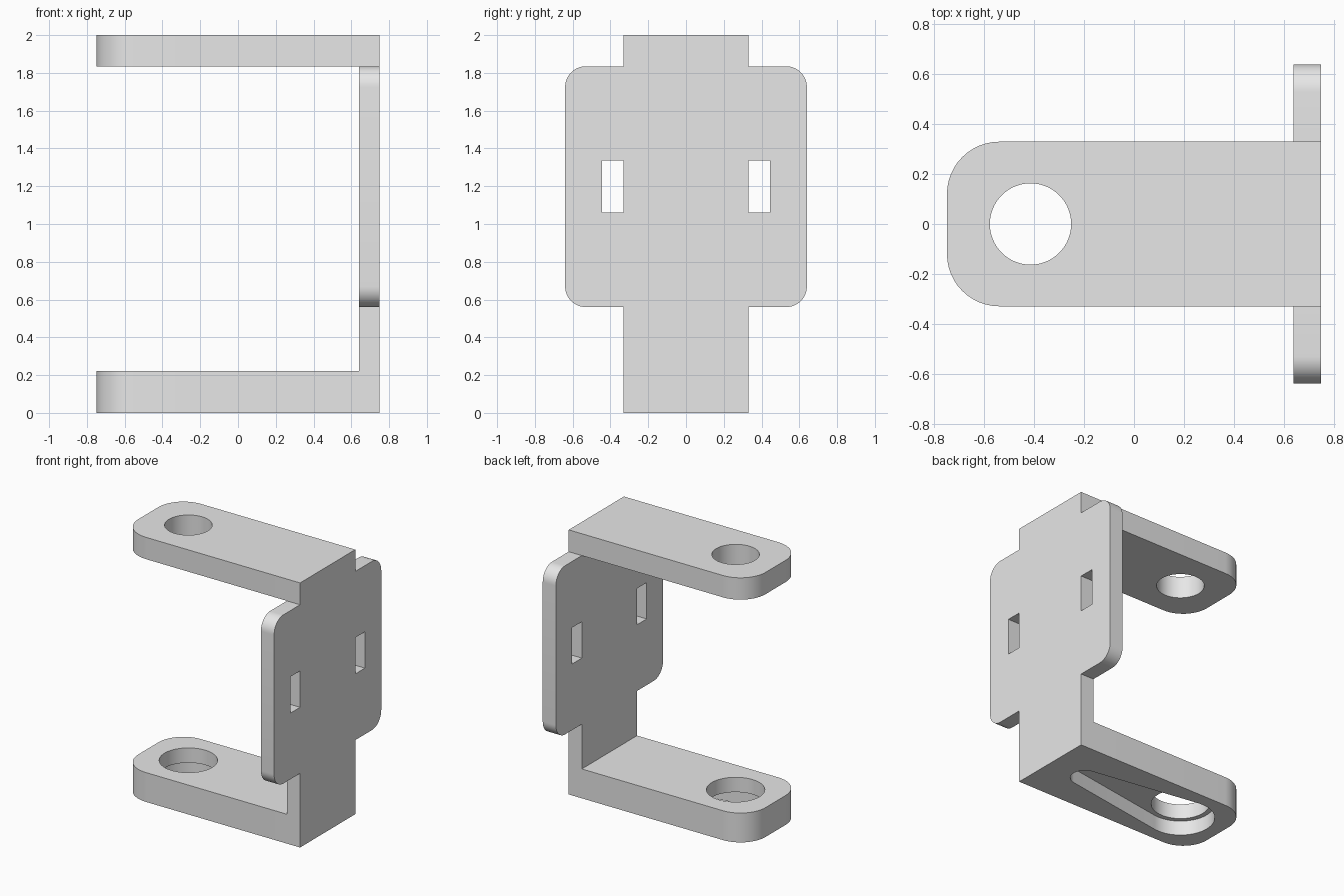
import bpy, bmesh, math
from mathutils import Vector

if "Cube" in bpy.data.objects:
    bpy.data.objects.remove(bpy.data.objects["Cube"], do_unlink=True)

grey = bpy.data.materials.new("plain_grey")
grey.use_nodes = True
GREY = (0.8, 0.8, 0.8, 1)
grey.diffuse_color = GREY
grey.node_tree.nodes["Principled BSDF"].inputs["Base Color"].default_value = GREY

HALF = 0.33          # half width of the arms
INNER, OUTER = 0.64, 0.75   # plate thickness along x
HOLE_X = -0.415


def arc(cx, cy, r, start, end, n=12):
    """Points along an arc, angles in degrees."""
    angles = [math.radians(start + (end - start) * i / n) for i in range(n + 1)]
    return [(cx + r * math.cos(a), cy + r * math.sin(a)) for a in angles]


def prism(name, outline, low, high, axis="z"):
    """Extrude an outline along z, or along x with the outline in y and z."""
    bm = bmesh.new()
    place = (lambda u, v: (u, v, low)) if axis == "z" else (lambda u, v: (low, u, v))
    face = bm.faces.new([bm.verts.new(place(u, v)) for u, v in outline])
    moved = bmesh.ops.extrude_face_region(bm, geom=[face])["geom"]
    step = Vector((0, 0, high - low)) if axis == "z" else Vector((high - low, 0, 0))
    bmesh.ops.translate(bm, vec=step, verts=[g for g in moved if isinstance(g, bmesh.types.BMVert)])
    bmesh.ops.recalc_face_normals(bm, faces=bm.faces)
    mesh = bpy.data.meshes.new(name)
    bm.to_mesh(mesh)
    bm.free()
    mesh.materials.append(grey)
    obj = bpy.data.objects.new(name, mesh)
    bpy.context.collection.objects.link(obj)
    return obj


def combine(target, tool, operation):
    """Apply a boolean and remove the tool object."""
    bpy.context.view_layer.objects.active = target
    mod = target.modifiers.new(operation.lower(), "BOOLEAN")
    mod.operation, mod.solver, mod.object = operation, "EXACT", tool
    bpy.ops.object.modifier_apply(modifier=mod.name)
    bpy.data.objects.remove(tool, do_unlink=True)


def arm(name, low, high):
    r = 0.21
    outline = [(OUTER, -HALF), (OUTER, HALF)]
    outline += arc(-0.75 + r, HALF - r, r, 90, 180)
    outline += arc(-0.75 + r, r - HALF, r, 180, 270)
    return prism(name, outline, low, high)


def round_cut(r, low, high):
    return prism("hole_cutter", arc(HOLE_X, 0, r, 0, 360, 64)[:-1], low, high)


# Back plate: narrow stem with wide rounded wings
W, Z0, Z1, R = 0.64, 0.56, 1.835, 0.11
half = [(HALF, 0), (HALF, Z0)]
half += arc(W - R, Z0 + R, R, -90, 0) + arc(W - R, Z1 - R, R, 0, 90)
half += [(HALF, Z1), (HALF, 2)]
bracket = prism("bracket", half + [(-y, z) for y, z in reversed(half)], INNER, OUTER, "x")

# Strap slots through the wings
for side in (-1, 1):
    a, b = side * HALF, side * 0.445
    slot = prism("slot_cutter", [(a, 1.06), (b, 1.06), (b, 1.335), (a, 1.335)], 0.5, 0.9, "x")
    combine(bracket, slot, "DIFFERENCE")

# Upper arm with a bearing hole
upper = arm("upper_arm", Z1, 2)
combine(upper, round_cut(0.163, 1.7, 2.1), "DIFFERENCE")

# Lower arm with a wider hole and a tapered pocket underneath
lower = arm("lower_arm", 0, 0.222)
combine(lower, round_cut(0.2, -0.1, 0.3), "DIFFERENCE")
big, small, small_x = 0.235, 0.1, 0.44
tilt = math.degrees(math.acos((big - small) / (small_x - HOLE_X)))
pocket = arc(HOLE_X, 0, big, tilt, 360 - tilt, 40) + arc(small_x, 0, small, -tilt, tilt, 24)
combine(lower, prism("pocket_cutter", pocket, -0.1, 0.11), "DIFFERENCE")

# Merge into one solid part
for part in (upper, lower):
    combine(bracket, part, "UNION")

bpy.ops.object.select_all(action="DESELECT")
bracket.select_set(True)
bpy.context.view_layer.objects.active = bracket
bpy.ops.object.shade_smooth_by_angle(angle=math.radians(30))
